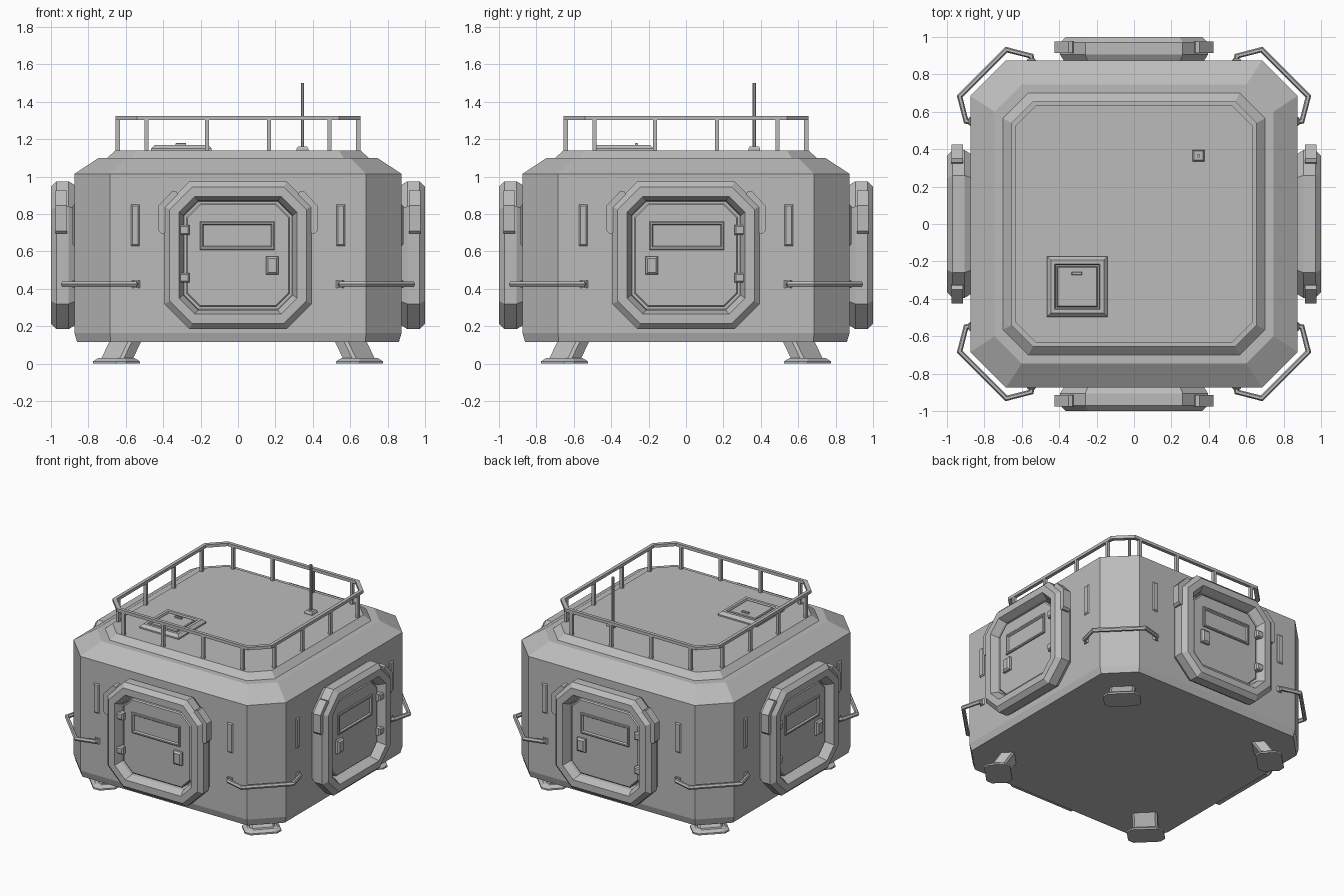
import bpy, bmesh
from math import pi
from mathutils import Matrix, Vector

cube = bpy.data.objects.get("Cube")
if cube:
    bpy.data.objects.remove(cube)

grey = bpy.data.materials.new("hull_grey")
grey.use_nodes = True
grey.diffuse_color = (0.5, 0.5, 0.5, 1)
grey.node_tree.nodes["Principled BSDF"].inputs["Base Color"].default_value = (0.5, 0.5, 0.5, 1)
grey.node_tree.nodes["Principled BSDF"].inputs["Roughness"].default_value = 0.7


def wall(rows):
    return Matrix((*rows, (0, 0, 0, 1)))


# wall frames: u along the wall, v up, w outwards
UP = (0, 1, 0, 0)
WALLS = {
    "front": wall(((1, 0, 0, 0), (0, 0, -1, 0), UP)),
    "back": wall(((1, 0, 0, 0), (0, 0, 1, 0), UP)),
    "left": wall(((0, 0, 1, 0), (-1, 0, 0, 0), UP)),
    "right": wall(((0, 0, -1, 0), (-1, 0, 0, 0), UP)),
}


def finish(name, bm, matrix=None):
    if matrix:
        bm.transform(matrix)
    bmesh.ops.remove_doubles(bm, verts=bm.verts, dist=0.0001)
    bmesh.ops.recalc_face_normals(bm, faces=bm.faces)
    mesh = bpy.data.meshes.new(name)
    bm.to_mesh(mesh)
    bm.free()
    mesh.materials.append(grey)
    obj = bpy.data.objects.new(name, mesh)
    bpy.context.collection.objects.link(obj)
    return obj


def loft(name, rings, matrix=None, centre=(0, 0), closed=False):
    """Join chamfered rectangles (half u, half v, chamfer, w) into a solid."""
    bm = bmesh.new()
    loops = []
    for hu, hv, c, w in rings:
        pts = [(hu, c - hv), (hu, hv - c), (hu - c, hv), (c - hu, hv),
               (-hu, hv - c), (-hu, c - hv), (c - hu, -hv), (hu - c, -hv)]
        loops.append([bm.verts.new((u + centre[0], v + centre[1], w)) for u, v in pts])
    pairs = list(zip(loops, loops[1:]))
    if closed:
        pairs.append((loops[-1], loops[0]))
    else:
        bm.faces.new(loops[0])
        bm.faces.new(loops[-1])
    for a, b in pairs:
        for i in range(8):
            j = (i + 1) % 8
            bm.faces.new((a[i], a[j], b[j], b[i]))
    return finish(name, bm, matrix)


def square(*rings):
    return [(h, h, c, w) for h, c, w in rings]


def raised(hu, hv, low, high, edge=0.008):
    """Box profile with a bevelled outer face."""
    return [(hu, hv, 0, low), (hu, hv, 0, high - edge), (hu - edge, hv - edge, 0, high)]


def prism(name, outline, low, high, matrix):
    bm = bmesh.new()
    face = bm.faces.new([bm.verts.new((u, v, low)) for u, v in outline])
    ext = bmesh.ops.extrude_face_region(bm, geom=[face])
    verts = [g for g in ext["geom"] if isinstance(g, bmesh.types.BMVert)]
    bmesh.ops.translate(bm, verts=verts, vec=(0, 0, high - low))
    if not any(f.is_valid and all(abs(v.co.z - low) < 1e-6 for v in f.verts) for f in bm.faces):
        bm.faces.new([v for v in bm.verts if abs(v.co.z - low) < 1e-6])
    return finish(name, bm, matrix)


# hull with sloped shoulders and raised deck
loft("hull", square((0.86, 0.18, 0.115), (0.875, 0.19, 0.165), (0.875, 0.19, 1.015),
                    (0.745, 0.145, 1.1), (0.7, 0.135, 1.1), (0.655, 0.115, 1.14)))

# roof railing
loft("railing", square((0.655, 0.115, 1.303), (0.655, 0.115, 1.325),
                       (0.63, 0.105, 1.325), (0.63, 0.105, 1.303)), closed=True)
for side, m in WALLS.items():
    for u in (-0.49, -0.165, 0.165, 0.49):
        p = m @ Vector((u, 0, 0.643))
        loft(f"railing_post_{side}", square((0.011, 0, 1.135), (0.011, 0, 1.31)),
             centre=(p.x, p.y))

# roof hatch
hatch = (-0.303, -0.335)
loft("hatch_frame", square((0.162, 0, 1.13), (0.162, 0, 1.15), (0.142, 0, 1.17),
                           (0.122, 0, 1.17), (0.115, 0, 1.155), (0.115, 0, 1.13)),
     centre=hatch, closed=True)
loft("hatch_lid", square((0.108, 0, 1.13), (0.108, 0, 1.163), (0.103, 0, 1.168)), centre=hatch)
loft("hatch_handle", raised(0.028, 0.008, 1.16, 1.18, 0.003), centre=(-0.305, -0.265))

# antenna
loft("antenna_base", square((0.031, 0, 1.13), (0.031, 0, 1.15), (0.024, 0, 1.162)),
     centre=(0.345, 0.365))
loft("antenna_rod", square((0.009, 0.005, 1.15), (0.009, 0.005, 1.5)), centre=(0.345, 0.365))

# doors, one on every wall
MID = (0, 0.58)
CLAMP = [(0.38, 0.7), (0.41, 0.695), (0.424, 0.71), (0.424, 0.845),
         (0.35, 0.925), (0.33, 0.92), (0.31, 0.89), (0.38, 0.82)]
for side, m in WALLS.items():
    loft(f"door_frame_{side}", square(
        (0.37, 0.125, 0.865), (0.395, 0.135, 0.905), (0.395, 0.135, 0.97), (0.365, 0.12, 1.0),
        (0.315, 0.085, 1.0), (0.293, 0.08, 0.95), (0.288, 0.078, 0.865)),
        m, MID, closed=True)
    loft(f"door_panel_{side}", square((0.278, 0.075, 0.865), (0.278, 0.075, 0.947),
                                      (0.27, 0.07, 0.955)), m, MID)
    loft(f"door_window_frame_{side}", [
        (0.2, 0.076, 0, 0.95), (0.2, 0.076, 0, 0.963), (0.195, 0.071, 0, 0.967),
        (0.186, 0.062, 0, 0.967), (0.18, 0.056, 0, 0.958), (0.18, 0.056, 0, 0.95)],
        m, (-0.004, 0.685), closed=True)
    loft(f"door_handle_{side}", raised(0.034, 0.049, 0.95, 0.983, 0.012), m, (0.183, 0.525))
    for v in (0.46, 0.715):
        loft(f"door_hinge_{side}", raised(0.028, 0.026, 0.94, 0.985), m, (-0.288, v))
    for s in (-1, 1):
        prism(f"door_clamp_{side}", [(s * u, v) for u, v in CLAMP], 0.915, 0.975, m)
        loft(f"wall_strip_{side}", raised(0.023, 0.11, 0.865, 0.885), m, (s * 0.55, 0.74))

# corner grab rails, feet and legs
for sx in (-1, 1):
    for sy in (-1, 1):
        curve = bpy.data.curves.new("grab_rail", "CURVE")
        curve.dimensions = "3D"
        curve.bevel_depth = 0.016
        curve.bevel_resolution = 1
        curve.use_fill_caps = True
        half = [(0.545, 0.865), (0.55, 0.898), (0.682, 0.932)]
        path = half + [(y, x) for x, y in reversed(half)]
        spline = curve.splines.new("POLY")
        spline.points.add(len(path) - 1)
        for point, (x, y) in zip(spline.points, path):
            point.co = (sx * x, sy * y, 0.425, 1)
        spline.use_smooth = False
        curve.materials.append(grey)
        bpy.context.collection.objects.link(bpy.data.objects.new("grab_rail", curve))
        for x, y in (half[0], half[0][::-1]):
            loft("grab_rail_mount", square((0.021, 0.01, 0.404), (0.021, 0.01, 0.446)),
                 centre=(sx * x, sy * y))

        # local v axis points outwards along the diagonal
        turn = Matrix.Rotation(pi / 4 * (-sx if sy > 0 else sx * 3 - 0) , 4, "Z")
        turn = turn if sy > 0 else Matrix.Rotation(-sx * 3 * pi / 4, 4, "Z")
        out = Matrix.Translation((sx * 0.65, sy * 0.65, 0)) @ turn
        loft("foot_pad", [(0.125, 0.088, 0.035, 0), (0.125, 0.088, 0.035, 0.012),
                          (0.1, 0.068, 0.03, 0.03)], out)
        leg = loft("leg", [(0.085, 0.05, 0.015, 0.02), (0.085, 0.05, 0.015, 0.13)], out)
        lean = turn @ Vector((0, -0.075, 0))
        for vert in leg.data.vertices:
            if vert.co.z > 0.1:
                vert.co += lean
